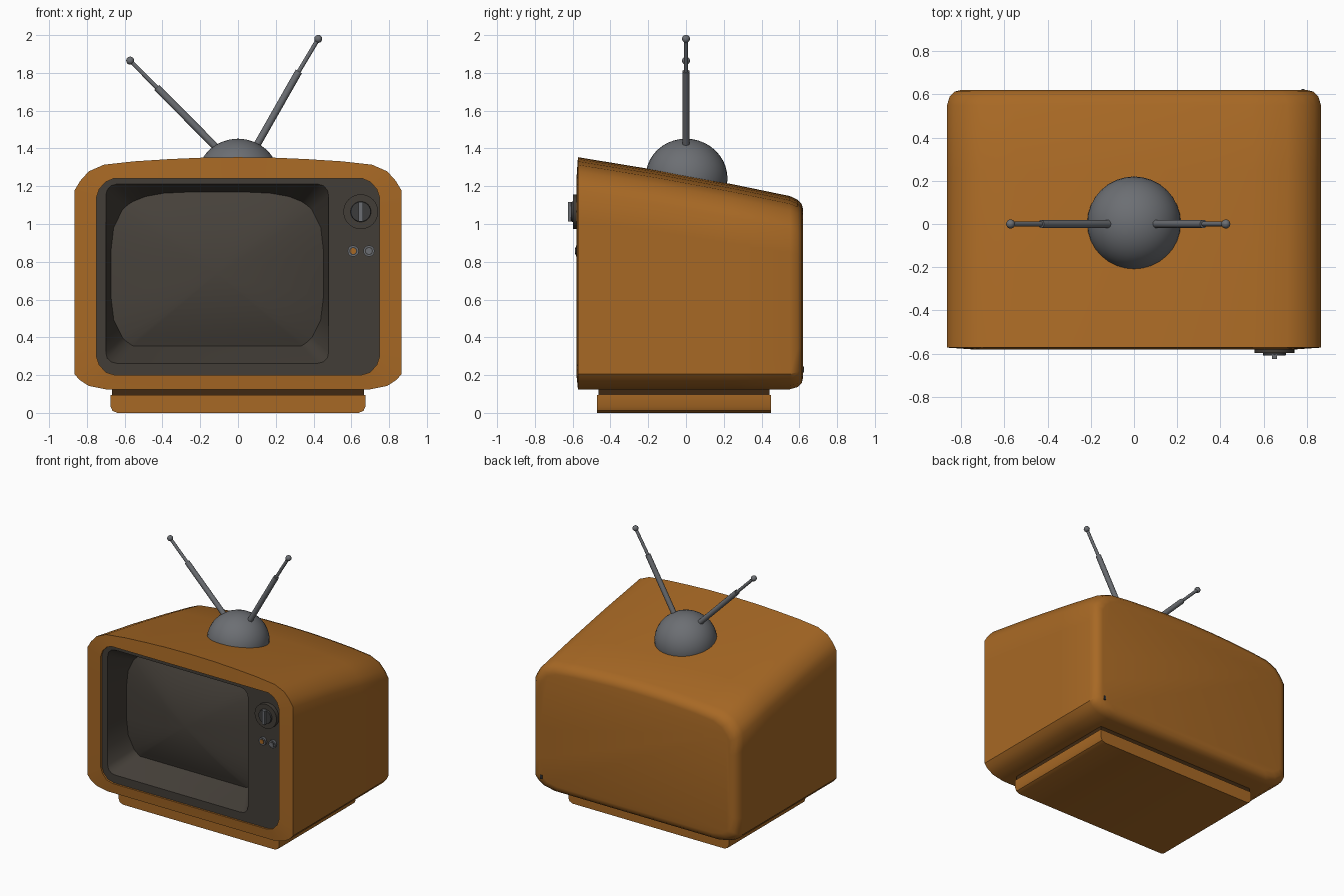
import bpy, bmesh, math
from mathutils import Vector, Matrix

if "Cube" in bpy.data.objects:
    bpy.data.objects.remove(bpy.data.objects["Cube"])


def mat(name, r, g, b):
    m = bpy.data.materials.new(name)
    m.diffuse_color = (r, g, b, 1)
    m.use_nodes = True
    m.node_tree.nodes["Principled BSDF"].inputs["Base Color"].default_value = m.diffuse_color
    return m


WOOD = mat("orange brown", 0.39, 0.14, 0.018)
SHADOW = mat("dark brown", 0.05, 0.022, 0.006)
PANEL = mat("dark taupe", 0.055, 0.047, 0.038)
SCREEN = mat("screen grey", 0.062, 0.053, 0.043)
METAL = mat("grey metal", 0.15, 0.158, 0.172)
DARK = mat("charcoal", 0.045, 0.045, 0.045)


def finish(name, bm, material, angle=35):
    me = bpy.data.meshes.new(name)
    bm.to_mesh(me)
    bm.free()
    me.materials.append(material)
    ob = bpy.data.objects.new(name, me)
    bpy.context.collection.objects.link(ob)
    bpy.ops.object.select_all(action='DESELECT')
    ob.select_set(True)
    bpy.context.view_layer.objects.active = ob
    bpy.ops.object.shade_smooth_by_angle(angle=math.radians(angle))
    return ob


def outline(top, bottom, cx=0.0, mids=5):
    """Closed clockwise outline from a right half: top run, side, bottom run."""
    a, b = Vector(top[-1]), Vector(bottom[0])
    side = [tuple(a.lerp(b, i / (mids + 1))) for i in range(1, mids + 1)]
    half = list(top) + side + list(bottom)
    full = half + [(-x, z) for x, z in reversed(half[1:])]
    return [(x + cx, z) for x, z in full]


def ring(pts, y):
    return [(x, y, z) for x, z in pts]


def loft(name, rings, material, back=False, front=False, angle=35):
    """Skin rings ordered from back to front."""
    bm = bmesh.new()
    vs = [[bm.verts.new(p) for p in r] for r in rings]
    n = len(vs[0])
    for a, b in zip(vs, vs[1:]):
        for j in range(n):
            k = (j + 1) % n
            bm.faces.new((a[j], b[j], b[k], a[k]))
    if back:
        bm.faces.new(vs[0])
    if front:
        bm.faces.new(vs[-1][::-1])
    return finish(name, bm, material, angle)


def rod(name, p, q, r, material, segs=16, r2=None):
    p, q = Vector(p), Vector(q)
    d = q - p
    bm = bmesh.new()
    m = Matrix.Translation((p + q) / 2) @ d.to_track_quat('Z', 'Y').to_matrix().to_4x4()
    bmesh.ops.create_cone(bm, cap_ends=True, segments=segs, radius1=r,
                          radius2=r if r2 is None else r2, depth=d.length, matrix=m)
    return finish(name, bm, material)


def box(name, lo, hi, material):
    lo, hi = Vector(lo), Vector(hi)
    bm = bmesh.new()
    m = Matrix.Translation((lo + hi) / 2) @ Matrix.Diagonal((*(hi - lo), 1))
    bmesh.ops.create_cube(bm, size=1, matrix=m)
    return finish(name, bm, material)


# Cabinet: bowed, back-sloping top, rounded rear edges, front rim
def cabinet_ring(y, inset=0.0):
    t = 1.355 - 0.185 * (y + 0.58) + 0.01 * math.sin(math.pi * (y + 0.58) / 1.2)
    top = [(0, t), (.2, t - .003), (.36, t - .01), (.55, t - .022), (.71, t - .04),
           (.79, t - .075), (.835, t - .125), (.865, t - .175)]
    bottom = [(.865, .205), (.84, .175), (.79, .143), (.70, .125)]
    f, g = 1 - inset / .865, 1 - inset / .55
    return ring([(x * f, .66 + (z - .66) * g) for x, z in outline(top, bottom)], y)


panel_edge = outline([(0, 1.24), (.2, 1.24), (.36, 1.24), (.5, 1.24), (.66, 1.24),
                      (.70, 1.223), (.735, 1.185), (.75, 1.14)],
                     [(.75, .30), (.735, .255), (.70, .215), (.65, .20)])
FACE = -0.566
loft("cabinet", [cabinet_ring(.62, .065), cabinet_ring(.613, .035), cabinet_ring(.59, .012),
                 cabinet_ring(.55), cabinet_ring(.25), cabinet_ring(-.15), cabinet_ring(-.572),
                 ring(panel_edge, -.58), ring(panel_edge, FACE)], WOOD, back=True)

# Front panel with the sunken screen surround
CX, CZ, HW, HH = -.11, .737, .59, .475
opening = outline([(0, 1.212), (.15, 1.212), (.3, 1.212), (.42, 1.212), (.53, 1.212),
                   (.562, 1.203), (.583, 1.18), (.59, 1.15)],
                  [(.59, .32), (.583, .29), (.562, .27), (.53, .262)], CX)


def barrel(s):
    pts = []
    for x, z in opening:
        u, v = (x - CX) / HW, (z - CZ) / HH
        r = s * (u ** 4 + v ** 4) ** -.25
        pts.append((CX + u * r * .563, CZ + v * r * .433))
    return pts


EDGE = -.38
loft("front_panel", [ring(panel_edge, FACE), ring(opening, FACE), ring(barrel(1), EDGE)], PANEL)

# Bulging picture tube
loft("screen", [ring(barrel(s), EDGE - .10 * (1 - s * s)) for s in (1, .9, .75, .6, .45, .3, .15, .03)],
     SCREEN, front=True)

# Plinth and the shadow gap above it
plinth = outline([(0, .095), (.675, .095)], [(.675, .035), (.665, .012), (.64, 0)], mids=0)
loft("plinth", [ring(plinth, .45), ring(plinth, -.47)], WOOD, back=True, front=True)
box("plinth_neck", (-.668, -.462, .09), (.668, .442, .15), SHADOW)

# Tuning dial with a grip bar
DX, DZ = .65, 1.065
rod("dial_plate", (DX, FACE + .01, DZ), (DX, -.597, DZ), .092, PANEL, 32)
rod("dial_knob", (DX, -.59, DZ), (DX, -.608, DZ), .056, DARK, 24, .052)
box("dial_grip", (DX - .012, -.625, DZ - .052), (DX + .012, -.6, DZ + .052), METAL)

# Two small knobs
for name, x, cap in (("left_knob", .61, WOOD), ("right_knob", .693, METAL)):
    rod(name + "_collar", (x, FACE + .01, .857), (x, -.582, .857), .03, METAL, 12)
    rod(name + "_ring", (x, -.58, .857), (x, -.584, .857), .022, DARK, 12)
    rod(name + "_cap", (x, -.58, .857), (x, -.588, .857), .016, cap, 12)

# Small socket low on the back
box("rear_socket", (.775, .60, .215), (.79, .624, .245), DARK)

# Antenna dome, tilted with the roof
tilt = Matrix.Translation((0, .003, 1.245)) @ Matrix.Rotation(math.radians(-9.5), 4, 'X')
bm = bmesh.new()
bmesh.ops.create_uvsphere(bm, u_segments=32, v_segments=20, radius=.217,
                          matrix=Matrix.Diagonal((1, 1, .95, 1)))
bmesh.ops.bisect_plane(bm, geom=bm.verts[:] + bm.edges[:] + bm.faces[:], plane_co=(0, 0, -.001),
                       plane_no=(0, 0, -1), clear_outer=True)
bm.transform(tilt)
finish("antenna_dome", bm, METAL)
rod("dome_rim", tilt @ Vector((0, 0, -.05)), tilt @ Vector((0, 0, .004)), .217, DARK, 32)

# Telescopic aerials
for name, p, m, q in (("left_aerial", (-.10, 1.39), (-.43, 1.723), (-.571, 1.865)),
                      ("right_aerial", (.09, 1.40), (.322, 1.808), (.425, 1.98))):
    p, m, q = [Vector((a, 0, b)) for a, b in (p, m, q)]
    rod(name + "_tube", p, m, .019, METAL)
    rod(name + "_tip", m, q, .011, METAL)
    bm = bmesh.new()
    bmesh.ops.create_uvsphere(bm, u_segments=16, v_segments=10, radius=.021,
                              matrix=Matrix.Translation(q))
    finish(name + "_ball", bm, METAL)
